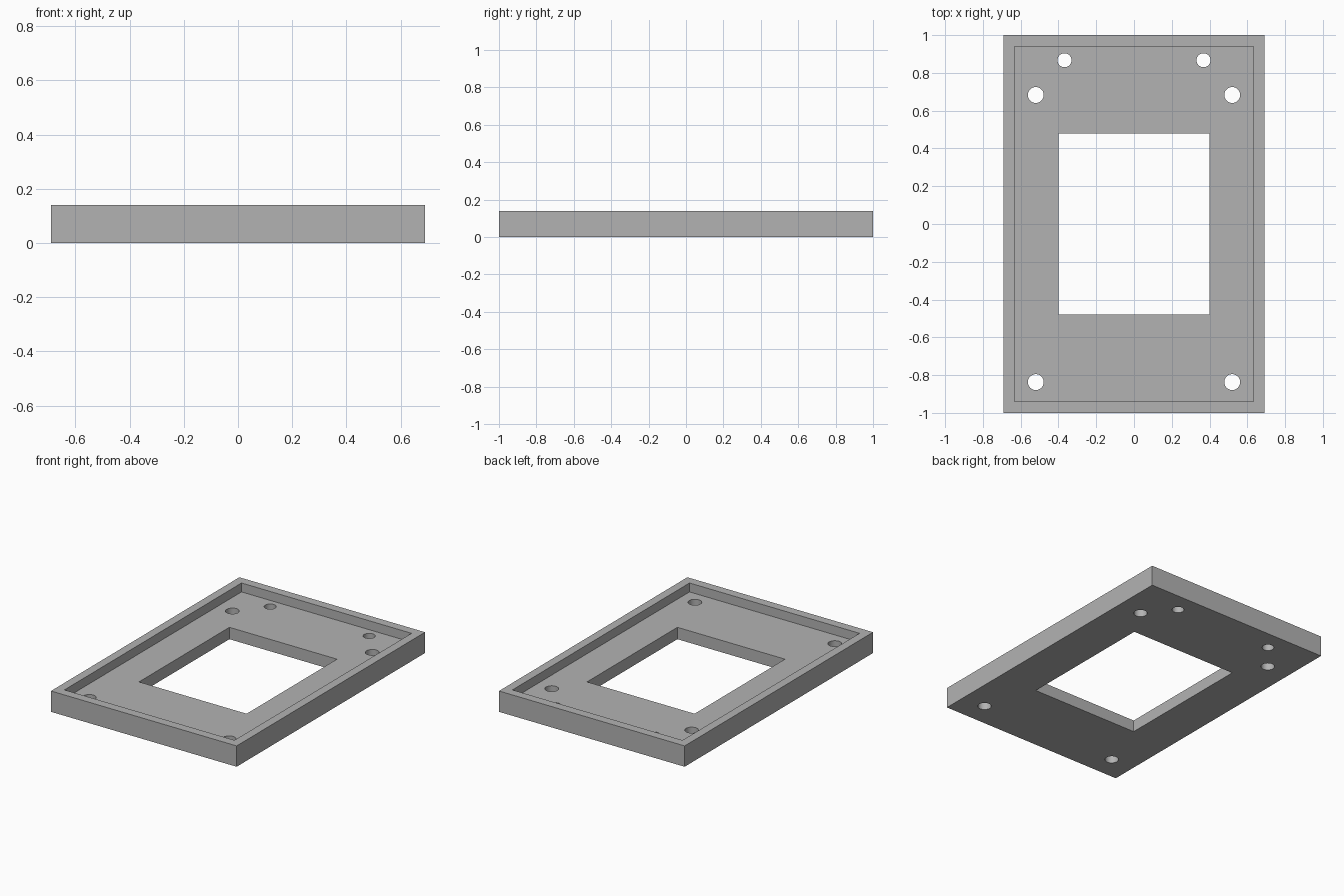
import bpy

default = bpy.data.objects.get("Cube")
if default:
    bpy.data.objects.remove(default, do_unlink=True)

HEIGHT, FLOOR = 0.14, 0.08

grey = bpy.data.materials.new("plain grey")
grey.use_nodes = True
colour = (0.45, 0.45, 0.45, 1)
grey.diffuse_color = colour
grey.node_tree.nodes["Principled BSDF"].inputs["Base Color"].default_value = colour


def box(name, half_x, half_y, bottom, top):
    bpy.ops.mesh.primitive_cube_add(size=2, location=(0, 0, (bottom + top) / 2))
    ob = bpy.context.object
    ob.name = name
    ob.scale = (half_x, half_y, (top - bottom) / 2)
    bpy.ops.object.transform_apply(location=True, scale=True)
    ob.data.materials.append(grey)
    return ob


def drill(name, x, y, radius):
    bpy.ops.mesh.primitive_cylinder_add(vertices=48, radius=radius, depth=1, location=(x, y, 0))
    ob = bpy.context.object
    ob.name = name
    ob.data.materials.append(grey)
    return ob


# Solid tray, then the recess, the window and the screw holes to cut from it
tray = box("tray_frame", 0.69, 1.0, 0, HEIGHT)
cutters = [
    box("recess_cutter", 0.632, 0.94, FLOOR, HEIGHT + 0.1),
    box("window_cutter", 0.40, 0.48, -0.1, HEIGHT + 0.1),
]
for side in (-1, 1):
    for x, y, radius in ((0.368, 0.867, 0.037), (0.52, 0.683, 0.042), (0.52, -0.837, 0.042)):
        cutters.append(drill("screw_hole_cutter", side * x, y, radius))

# Cut everything and tidy the cutters away
bpy.context.view_layer.objects.active = tray
for cutter in cutters:
    cutter.hide_render = True
    cut = tray.modifiers.new(cutter.name, 'BOOLEAN')
    cut.operation = 'DIFFERENCE'
    cut.solver = 'EXACT'
    cut.object = cutter
    bpy.ops.object.modifier_apply(modifier=cut.name)
    bpy.data.objects.remove(cutter, do_unlink=True)

# Smooth hole walls, sharp edges elsewhere
bpy.ops.object.select_all(action='DESELECT')
tray.select_set(True)
bpy.ops.object.shade_smooth_by_angle(angle=0.5)
